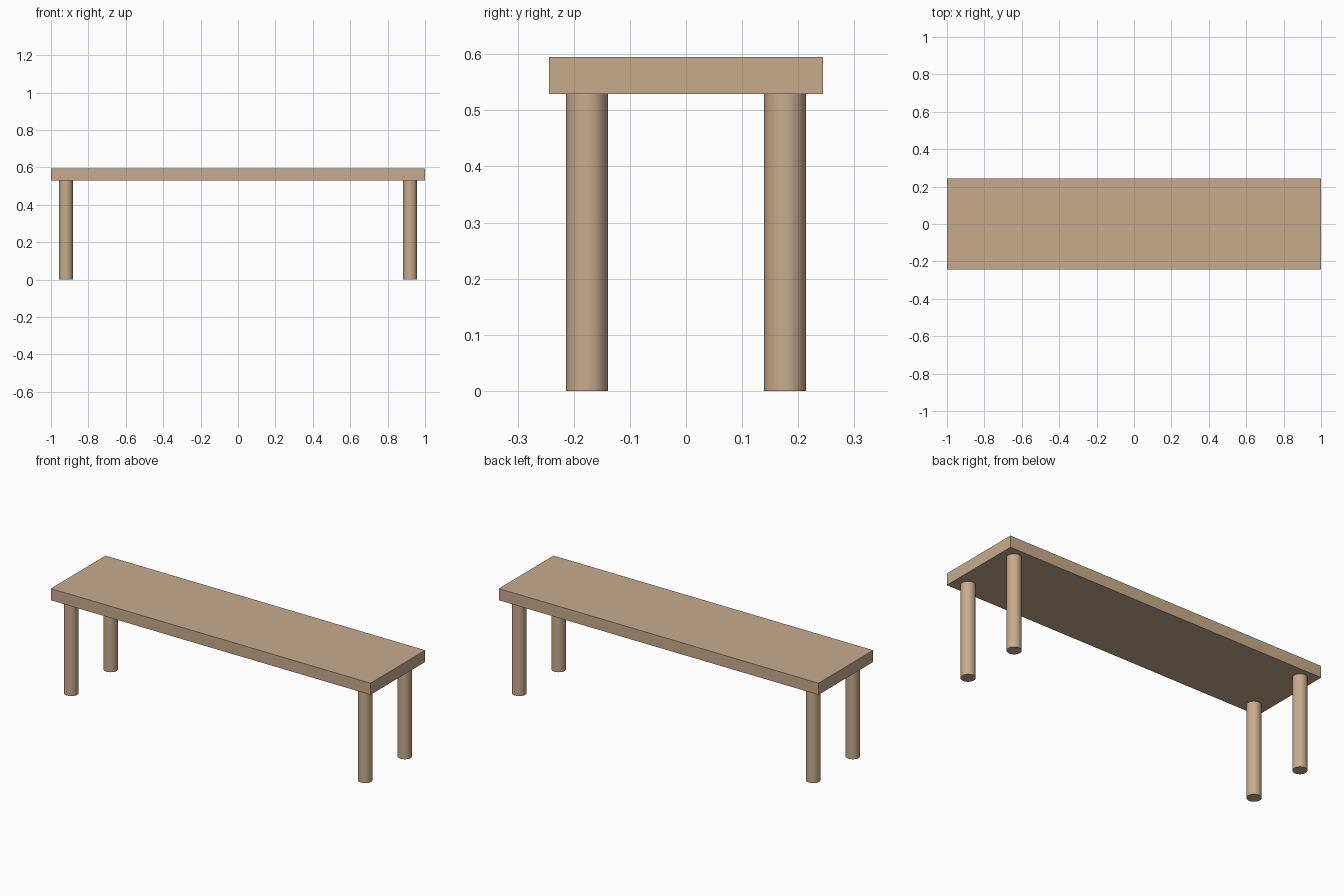
import bpy

if "Cube" in bpy.data.objects:
    bpy.data.objects.remove(bpy.data.objects["Cube"])

wood = bpy.data.materials.new("wood")
wood.diffuse_color = (0.58, 0.41, 0.27, 1)
wood.use_nodes = True
wood.node_tree.nodes["Principled BSDF"].inputs["Base Color"].default_value = wood.diffuse_color

SEAT_BOTTOM, SEAT_TOP = 0.529, 0.595
HALF_WIDTH = 0.244
LEG_X, LEG_Y, LEG_RADIUS = 0.92, 0.1765, 0.0375

# Plank seat
bpy.ops.mesh.primitive_cube_add(size=1, location=(0, 0, (SEAT_BOTTOM + SEAT_TOP) / 2))
seat = bpy.context.object
seat.name = "seat"
seat.scale = (2, 2 * HALF_WIDTH, SEAT_TOP - SEAT_BOTTOM)
bpy.ops.object.transform_apply(location=False, rotation=False, scale=True)
seat.data.materials.append(wood)

# Four round legs, one near each corner
for side, sx in (("left", -1), ("right", 1)):
    for end, sy in (("front", -1), ("back", 1)):
        bpy.ops.mesh.primitive_cylinder_add(
            vertices=32, radius=LEG_RADIUS, depth=SEAT_BOTTOM,
            location=(sx * LEG_X, sy * LEG_Y, SEAT_BOTTOM / 2))
        leg = bpy.context.object
        leg.name = f"{end}_{side}_leg"
        leg.data.materials.append(wood)
        bpy.ops.object.shade_smooth_by_angle()
